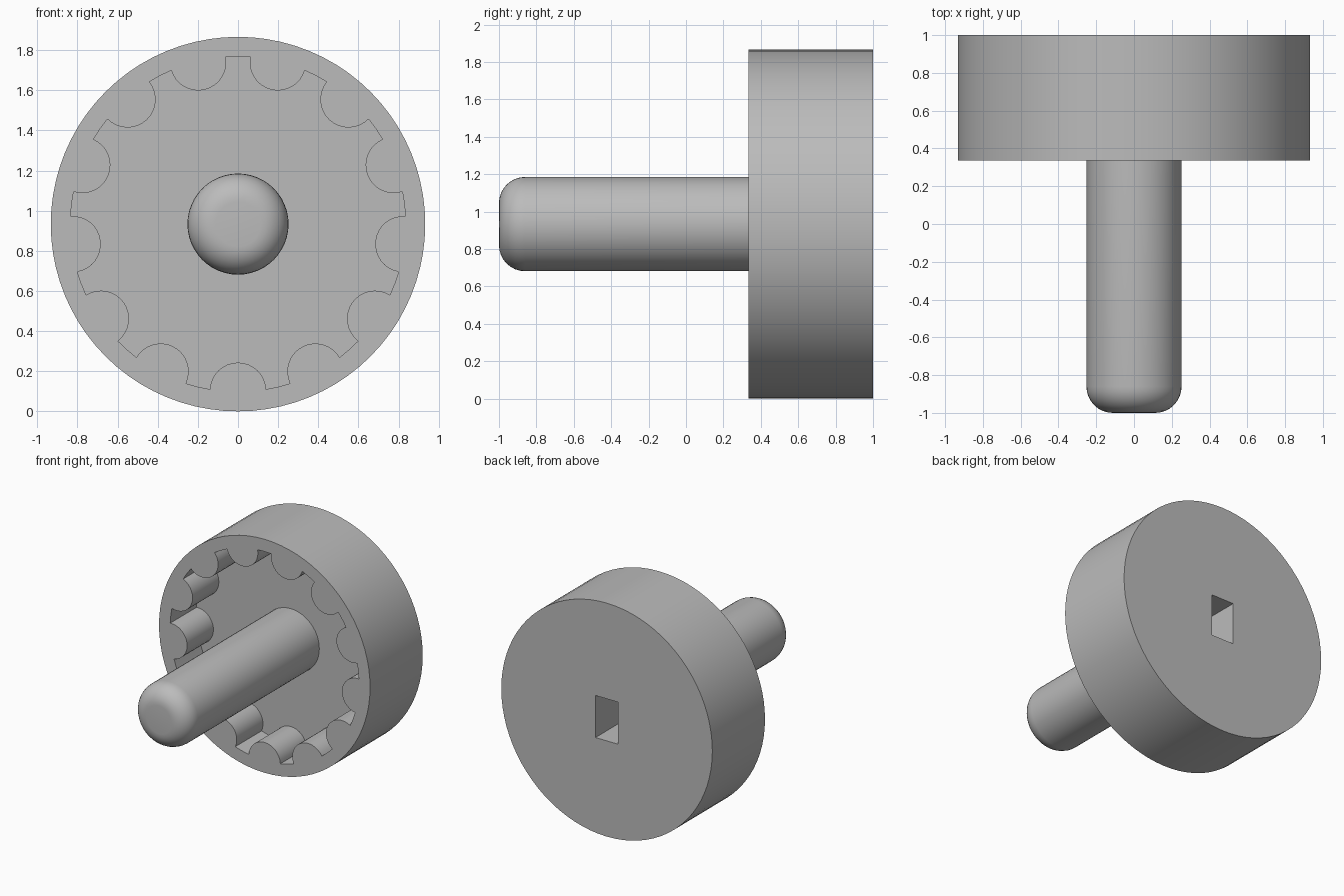
import bpy, bmesh
from math import cos, sin, pi, tau, acos, atan2
from mathutils import Vector, Matrix

if "Cube" in bpy.data.objects:
    bpy.data.objects.remove(bpy.data.objects["Cube"], do_unlink=True)

AXIS_Z = 0.933
DRUM_R, DRUM_FRONT, DRUM_BACK = 0.933, 0.335, 1.0
POCKET_R, FLOOR_Y = 0.835, 0.667
LOBES, LOBE_R, LOBE_C = 13, 0.14, 0.83
SHAFT_R, ROUND = 0.252, 0.14

grey = bpy.data.materials.new("plain grey")
grey.use_nodes = True
colour = (0.5, 0.5, 0.5, 1)
grey.diffuse_color = colour
grey.node_tree.nodes["Principled BSDF"].inputs["Base Color"].default_value = colour


def make_object(name, bm):
    bmesh.ops.recalc_face_normals(bm, faces=bm.faces)
    mesh = bpy.data.meshes.new(name)
    bm.to_mesh(mesh)
    bm.free()
    mesh.materials.append(grey)
    obj = bpy.data.objects.new(name, mesh)
    bpy.context.collection.objects.link(obj)
    return obj


def prism(name, outline, y0, y1):
    """Extrude an (x, z) outline about the shaft axis from y0 to y1."""
    bm = bmesh.new()
    face = bm.faces.new([bm.verts.new((x, y0, z + AXIS_Z)) for x, z in outline])
    ext = bmesh.ops.extrude_face_region(bm, geom=[face])
    verts = [g for g in ext["geom"] if isinstance(g, bmesh.types.BMVert)]
    bmesh.ops.translate(bm, verts=verts, vec=(0, y1 - y0, 0))
    return make_object(name, bm)


def circle(radius, n):
    return [(radius * cos(tau * i / n), radius * sin(tau * i / n)) for i in range(n)]


def activate(obj):
    bpy.ops.object.select_all(action="DESELECT")
    obj.select_set(True)
    bpy.context.view_layer.objects.active = obj


def cut(target, cutter):
    activate(target)
    mod = target.modifiers.new("cut", "BOOLEAN")
    mod.operation, mod.solver, mod.object = "DIFFERENCE", "EXACT", cutter
    bpy.ops.object.modifier_apply(modifier=mod.name)
    bpy.data.objects.remove(cutter, do_unlink=True)


def smooth(obj):
    activate(obj)
    bpy.ops.object.shade_smooth_by_angle(angle=pi / 6)


def pocket_outline():
    """Circle with round lobes biting inwards."""
    half = acos((POCKET_R**2 + LOBE_C**2 - LOBE_R**2) / (2 * POCKET_R * LOBE_C))
    start = atan2(POCKET_R * sin(half), POCKET_R * cos(half) - LOBE_C)
    step, arc, points = tau / LOBES, 16, []
    for i in range(LOBES):
        t = i * step - pi / 2
        for k in range(arc + 1):
            a = t - start - (tau - 2 * start) * k / arc
            points.append((LOBE_C * cos(t) + LOBE_R * cos(a),
                           LOBE_C * sin(t) + LOBE_R * sin(a)))
        mid = t + step / 2
        points.append((POCKET_R * cos(mid), POCKET_R * sin(mid)))
    return points


# Drum with a lobed front pocket and a rectangular slot in the back
drum = prism("drum", circle(DRUM_R, 80), DRUM_FRONT, DRUM_BACK)
cut(drum, prism("pocket_cutter", pocket_outline(), DRUM_FRONT - 0.1, FLOOR_Y))
w, h = 0.1, 0.168
slot = [(-w, -h), (w, -h), (w, h), (-w, h)]
cut(drum, prism("slot_cutter", slot, FLOOR_Y - 0.1, DRUM_BACK + 0.1))
smooth(drum)

# Shaft: lathed profile with a rounded front end
profile = [(0, -1)]
for i in range(9):
    a = pi / 2 * i / 8
    profile.append((SHAFT_R - ROUND + ROUND * sin(a), -1 + ROUND - ROUND * cos(a)))
profile += [(SHAFT_R, FLOOR_Y), (0, FLOOR_Y)]
bm = bmesh.new()
verts = [bm.verts.new((r, y, AXIS_Z)) for r, y in profile]
edges = [bm.edges.new(pair) for pair in zip(verts, verts[1:])]
bmesh.ops.spin(bm, geom=verts + edges, cent=(0, 0, AXIS_Z), axis=(0, 1, 0),
               angle=tau, steps=48)
bmesh.ops.remove_doubles(bm, verts=bm.verts, dist=0.0005)
smooth(make_object("shaft", bm))
